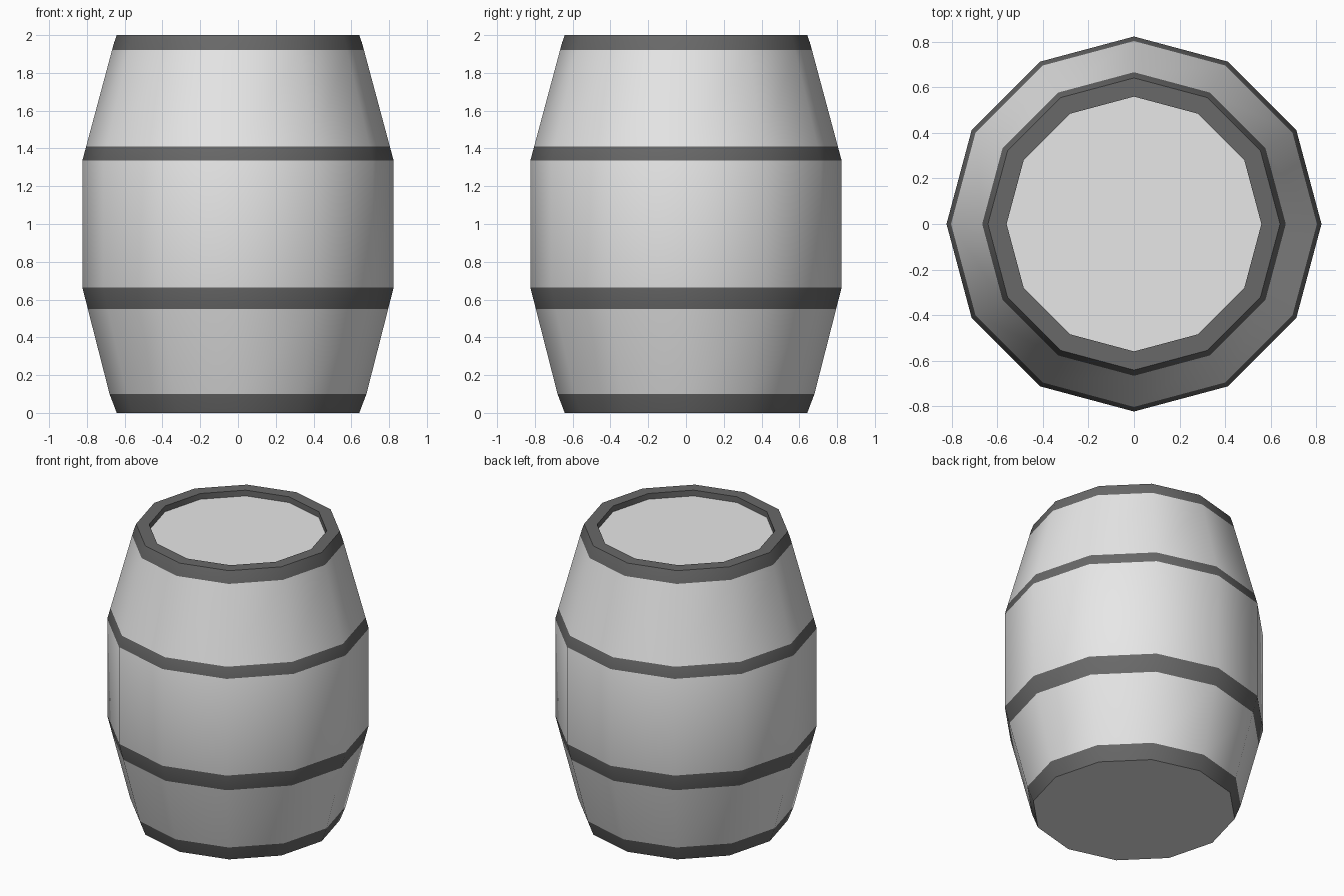
import bpy, bmesh, math

if "Cube" in bpy.data.objects:
    bpy.data.objects.remove(bpy.data.objects["Cube"])

SIDES = 12


def material(name, v):
    m = bpy.data.materials.new(name)
    m.diffuse_color = (v, v, v, 1)
    m.use_nodes = True
    m.node_tree.nodes["Principled BSDF"].inputs["Base Color"].default_value = m.diffuse_color
    return m


light = material("pale staves", 0.8)
dark = material("dark hoops", 0.14)

# Barrel outline from base to recessed lid: (radius, height, colour of the strip above)
LIGHT, DARK = 0, 1
profile = [
    (0.642, 0.00, DARK),   # bottom hoop
    (0.680, 0.10, LIGHT),  # lower staves
    (0.795, 0.55, DARK),   # lower hoop
    (0.824, 0.665, LIGHT), # middle staves
    (0.824, 1.335, DARK),  # upper hoop
    (0.804, 1.41, LIGHT),  # upper staves
    (0.667, 1.92, DARK),   # top hoop
    (0.656, 1.96, DARK),
    (0.642, 2.00, DARK),   # flat rim
    (0.560, 2.00, DARK),   # inner wall
    (0.560, 1.96, LIGHT),  # lid
]

bm = bmesh.new()
rings = []
for r, z, _ in profile:
    rings.append([bm.verts.new((r * math.cos(2 * math.pi * i / SIDES),
                                r * math.sin(2 * math.pi * i / SIDES), z))
                  for i in range(SIDES)])

# Side strips
for k in range(len(rings) - 1):
    a, b = rings[k], rings[k + 1]
    for i in range(SIDES):
        j = (i + 1) % SIDES
        bm.faces.new((a[i], a[j], b[j], b[i])).material_index = profile[k][2]

# Base and lid
bm.faces.new(rings[0][::-1]).material_index = LIGHT
bm.faces.new(rings[-1]).material_index = LIGHT

mesh = bpy.data.meshes.new("barrel")
bm.to_mesh(mesh)
bm.free()
mesh.materials.append(light)
mesh.materials.append(dark)
barrel = bpy.data.objects.new("barrel", mesh)
bpy.context.collection.objects.link(barrel)

# Round shading on the sides, crisp rim and base
bpy.context.view_layer.objects.active = barrel
barrel.select_set(True)
bpy.ops.object.shade_smooth_by_angle(angle=math.radians(40))
